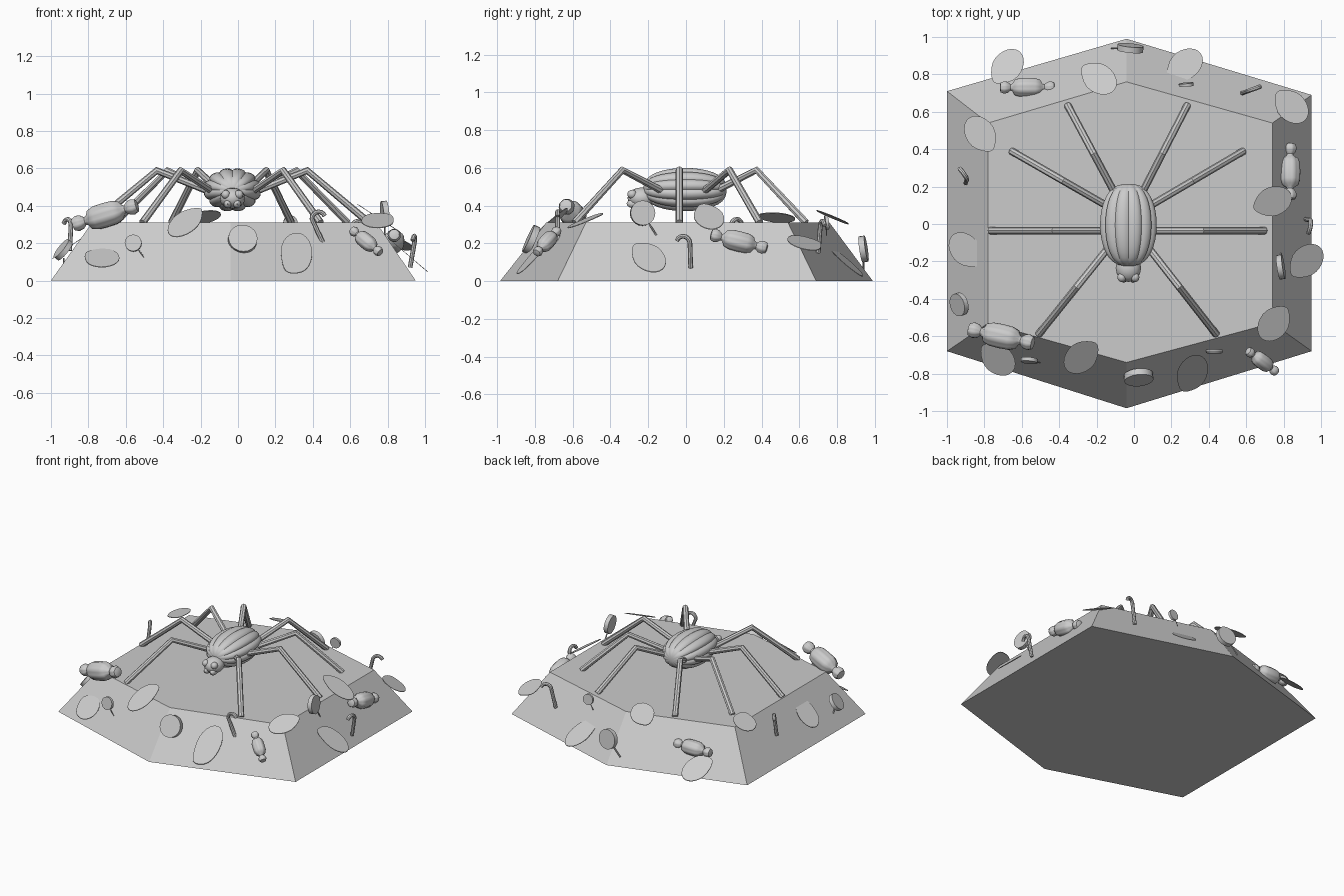
import bpy
import bmesh
import math
from mathutils import Matrix, Vector

cube = bpy.data.objects.get("Cube")
if cube:
    bpy.data.objects.remove(cube, do_unlink=True)

grey = bpy.data.materials.new("plain_grey")
grey.use_nodes = True
grey.diffuse_color = (0.6, 0.6, 0.6, 1)
grey.node_tree.nodes["Principled BSDF"].inputs["Base Color"].default_value = (0.6, 0.6, 0.6, 1)


def finish(name, bm, smooth=True):
    bmesh.ops.recalc_face_normals(bm, faces=bm.faces)
    mesh = bpy.data.meshes.new(name)
    bm.to_mesh(mesh)
    bm.free()
    mesh.materials.append(grey)
    obj = bpy.data.objects.new(name, mesh)
    bpy.context.collection.objects.link(obj)
    if smooth:
        bpy.ops.object.select_all(action='DESELECT')
        obj.select_set(True)
        bpy.context.view_layer.objects.active = obj
        bpy.ops.object.shade_smooth_by_angle(angle=math.radians(40))
    return obj


def bridge(bm, rings):
    """Skin a list of vertex rings and cap both ends."""
    for a, b in zip(rings, rings[1:]):
        n = len(a)
        for i in range(n):
            j = (i + 1) % n
            bm.faces.new((a[i], a[j], b[j], b[i]))
    bm.faces.new(rings[0])
    bm.faces.new(rings[-1])


def tube(bm, points, radius, sides=8):
    """Sweep a round section along a path with mitred bends."""
    pts = [Vector(p) for p in points]
    rings = []
    side = None
    for i, p in enumerate(pts):
        before = (p - pts[max(i - 1, 0)]).normalized()
        after = (pts[min(i + 1, len(pts) - 1)] - p).normalized()
        t = (before + after).normalized()
        if side is None:
            ref = Vector((0, 0, 1)) if abs(t.z) < 0.8 else Vector((1, 0, 0))
            side = t.cross(ref)
        side = (side - t * side.dot(t)).normalized()
        up = t.cross(side)
        angles = [math.tau * k / sides for k in range(sides)]
        rings.append([bm.verts.new(p + (side * math.cos(a) + up * math.sin(a)) * radius)
                      for a in angles])
    bridge(bm, rings)


def lathe(bm, profile, lobes, depth, matrix, sides=40):
    """Turn (radius, height) pairs about z with pumpkin-like lobes."""
    rings = []
    for r, h in profile:
        ring = []
        for k in range(sides):
            a = math.tau * k / sides
            rr = r * (1 - depth + depth * abs(math.sin(a * lobes / 2)) ** 0.6)
            ring.append(bm.verts.new(matrix @ Vector((rr * math.cos(a), rr * math.sin(a), h))))
        rings.append(ring)
    bridge(bm, rings)


def frame(loc, axis, scale=1):
    turn = Vector(axis).to_track_quat('Z', 'Y').to_matrix().to_4x4()
    return Matrix.Translation(loc) @ turn @ Matrix.Scale(scale, 4)


# Six-sided mound
bm = bmesh.new()
lower = [(-1, -.68), (-.04, -.985), (.95, -.68), (.95, .69), (-.04, .99), (-1, .71)]
upper = [(-.78, -.53), (-.04, -.74), (.74, -.53), (.74, .54), (-.04, .76), (-.78, .54)]
bridge(bm, [[bm.verts.new((x, y, z)) for x, y in ring] for ring, z in ((lower, 0), (upper, .31))])
finish("mound", bm, False)

# Lobed spider body, its long axis running front to back
bm = bmesh.new()
profile = []
for i in range(17):
    t = math.pi * (0.03 + 0.94 * i / 16)
    profile.append((math.sin(t) ** 0.75, -math.cos(t)))
place = Matrix.Translation((-.03, -.005, .485)) @ Matrix.Diagonal((.155, .22, .117, 1))
lathe(bm, profile, 12, 0.09, place @ Matrix.Rotation(math.pi / 2, 4, 'X'), 72)
finish("spider_body", bm)


def ball(name, loc, size, segments=16):
    bm = bmesh.new()
    place = Matrix.Translation(loc) @ Matrix.Diagonal((*size, 1))
    bmesh.ops.create_uvsphere(bm, u_segments=segments, v_segments=segments // 2, radius=1, matrix=place)
    finish(name, bm)


# Head with eyes and jaws
ball("spider_head", (-.03, -.235, .44), (.068, .075, .056))
for side, label in ((-1, "right"), (1, "left")):
    ball(label + "_eye", (-.03 + side * .035, -.285, .46), (.024, .026, .024), 12)
    ball(label + "_jaw", (-.03 + side * .025, -.275, .41), (.022, .04, .024), 12)

# Bent legs: hip and foot positions in plan
legs = [((.07, .16), (.32, .635)), ((.12, .10), (.62, .39)),
        ((.13, -.035), (.735, -.035)), ((.11, -.13), (.475, -.59))]
for side, label in ((-1, "right"), (1, "left")):
    for i, (hip, foot) in enumerate(legs):
        a = Vector((-.03 + side * hip[0], hip[1], .48))
        c = Vector((-.035 + side * foot[0], foot[1], .31))
        b = a.lerp(c, .45)
        b.z = .588
        bm = bmesh.new()
        tube(bm, (a, b, c), .02)
        finish(f"{label}_leg_{i + 1}", bm)

# Leaves: x, y, z, tip angle in plan, outward angle, downward slope
leaves = [(-.68, .84, .09, 230, 105, .7), (-.19, .78, .335, 145, 100, .4),
          (.27, .85, .10, 215, 75, .8), (.84, .63, .20, 135, 40, .5),
          (-.82, .48, .335, 305, 180, .3), (-.90, -.14, .18, 310, 180, .7),
          (-.73, -.72, .12, 140, 255, .6), (-.28, -.71, .31, 40, 255, .8),
          (.31, -.80, .14, 240, 285, 1.2), (.75, -.53, .32, 52, 285, .45),
          (.74, .12, .34, 200, 0, .65), (.92, -.20, .125, 225, 0, .85)]
for i, (x, y, z, tip, out, slope) in enumerate(leaves):
    bm = bmesh.new()
    tip, out = math.radians(tip), math.radians(out)
    outline = []
    for k in range(24):
        a = math.tau * k / 24
        u = .107 * math.cos(a)
        v = .078 * math.sin(a) * (1 - .35 * max(math.cos(a), 0) ** 2)
        dx = u * math.cos(tip) - v * math.sin(tip)
        dy = u * math.sin(tip) + v * math.cos(tip)
        drop = slope * (dx * math.cos(out) + dy * math.sin(out))
        outline.append(Vector((x + dx, y + dy, z - drop)))
    bridge(bm, [[bm.verts.new(p + Vector((0, 0, h))) for p in outline] for h in (0, .004)])
    finish(f"leaf_{i + 1}", bm, False)

# Wrapped sweets: centre, long axis, scale
half = [(.012, .155), (.028, .15), (.036, .132), (.032, .112), (.018, .095),
        (.022, .085), (.044, .072), (.054, .045), (.056, 0)]
wrapper = [(r, -h) for r, h in half] + half[-2::-1]
sweets = [((-.57, .73, .17), (1, 0, 0), .95), ((-.71, -.60, .35), (1, -.22, .3), 1.2),
          ((.685, -.735, .21), (.8, -.6, -.65), .75), ((.835, .28, .21), (0, 1, -.25), 1)]
for i, (loc, axis, scale) in enumerate(sweets):
    bm = bmesh.new()
    lathe(bm, wrapper, 8, .06, frame(loc, axis, scale))
    finish(f"wrapped_sweet_{i + 1}", bm)

# Lollipops: centre, facing direction, disc radius, stick direction
pops = [((.025, -.82, .22), (.1, -1, .45), .078, (-.65, -.15, -.55)),
        ((-.935, -.43, .165), (-1, -.3, .8), .062, (.05, .4, -.9)),
        ((-.56, -.73, .20), (-.1, -1, .2), .045, (.5, -.1, -.65)),
        ((.785, -.23, .36), (1, .15, .1), .066, (0, .5, -.8)),
        ((-.02, .94, .17), (.1, 1, .15), .07, (-.55, 0, -.6)),
        ((.28, .745, .31), (-.1, 1, .1), .038, (-.4, 0, -.7))]
for i, (loc, facing, radius, stick) in enumerate(pops):
    bm = bmesh.new()
    bmesh.ops.create_cone(bm, cap_ends=True, segments=20, radius1=radius, radius2=radius,
                          depth=radius * .45, matrix=frame(loc, facing))
    direction = Vector(stick).normalized()
    start = Vector(loc)
    tube(bm, (start + direction * radius * .8, start + direction * radius * 2.1), radius * .07, 6)
    finish(f"lollipop_{i + 1}", bm)

# Hooked canes: base point, hook heading in plan, lean along heading, outward offset, scale
canes = [((.455, -.68, .20), 0, -.06, 0, 1), ((.92, .025, .07), 260, 0, -.03, 1),
         ((-.90, .22, .16), 125, .01, .02, 1), ((.58, .70, .15), 20, .03, 0, 1)]
for i, (base, heading, lean, offset, scale) in enumerate(canes):
    a = math.radians(heading)
    along = Vector((math.cos(a), math.sin(a), 0))
    across = Vector((math.sin(a), -math.cos(a), 0))
    path = [(0, 0), (lean * .5, .065), (lean, .13)]
    for k in range(1, 8):
        t = math.pi * (1 - k / 8)
        path.append((lean + .036 * (1 + math.cos(t)), .13 + .038 * math.sin(t)))
    bm = bmesh.new()
    tube(bm, [Vector(base) + (along * u + across * offset * v / .17 + Vector((0, 0, v))) * scale
              for u, v in path], .0125)
    finish(f"cane_{i + 1}", bm)
